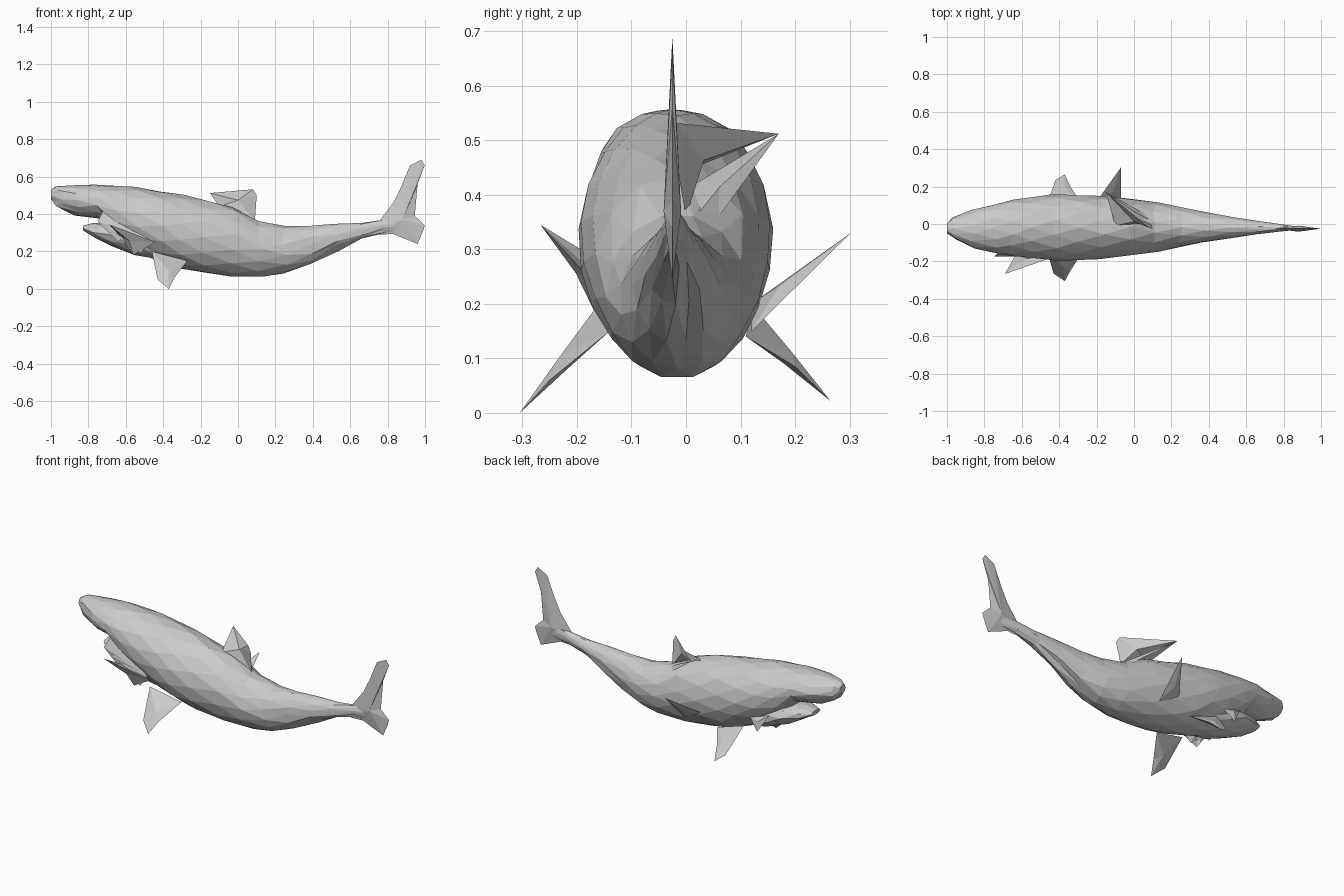
import bpy, bmesh, math, random
from mathutils import Vector

random.seed(4)
cube = bpy.data.objects.get("Cube")
if cube:
    bpy.data.objects.remove(cube)

grey = bpy.data.materials.new("Skin grey")
grey.use_nodes = True
COLOUR = (0.6, 0.6, 0.6, 1)
grey.diffuse_color = COLOUR
grey.node_tree.nodes["Principled BSDF"].inputs["Base Color"].default_value = COLOUR


def finish(name, bm):
    bmesh.ops.recalc_face_normals(bm, faces=bm.faces)
    mesh = bpy.data.meshes.new(name)
    bm.to_mesh(mesh)
    bm.free()
    mesh.materials.append(grey)
    obj = bpy.data.objects.new(name, mesh)
    bpy.context.collection.objects.link(obj)
    return obj


def loft(name, sections, sides, jitter):
    """Oval rings (x, z top, z bottom, y min, y max) joined by triangles."""
    bm = bmesh.new()
    rings = []
    for i, (x, top, low, y0, y1) in enumerate(sections):
        ring = []
        inner = 0 < i < len(sections) - 1
        for k in range(sides):
            a = math.tau * (k + 0.5 * (i % 2)) / sides
            y = (y0 + y1) / 2 + (y1 - y0) / 2 * math.cos(a)
            z = (top + low) / 2 + (top - low) / 2 * math.sin(a)
            dx = random.uniform(-jitter, jitter) if inner else 0
            ring.append(bm.verts.new((x + dx, y, z)))
        rings.append(ring)
    for i in range(len(rings) - 1):
        a, b = rings[i], rings[i + 1]
        for k in range(sides):
            n = (k + 1) % sides
            if i % 2:
                bm.faces.new((a[k], b[k], b[n]))
                bm.faces.new((a[k], b[n], a[n]))
            else:
                bm.faces.new((a[k], b[k], a[n]))
                bm.faces.new((a[n], b[k], b[n]))
    bm.faces.new(rings[0])
    bm.faces.new(rings[-1])
    return finish(name, bm)


def fin(name, outline, thick, centre=None):
    """Sharp-edged fin: the outline is fanned to a raised point on each side."""
    bm = bmesh.new()
    pts = [Vector(p) for p in outline]
    mid = Vector(centre) if centre else sum(pts, Vector()) / len(pts)
    normal = Vector()
    for p, q in zip(pts, pts[1:] + pts[:1]):
        normal += (p - mid).cross(q - mid)
    normal.normalize()
    verts = [bm.verts.new(p) for p in pts]
    for side in (1, -1):
        peak = bm.verts.new(mid + normal * thick * side)
        for p, q in zip(verts, verts[1:] + verts[:1]):
            bm.faces.new((p, q, peak))
    return finish(name, bm)


# Body with the upper snout
loft("body", [
    (-1.0, .53, .48, -.05, .0), (-.96, .548, .435, -.085, .035),
    (-.86, .557, .39, -.13, .075), (-.75, .557, .375, -.155, .105),
    (-.65, .553, .28, -.172, .13), (-.54, .545, .195, -.185, .148),
    (-.42, .525, .15, -.197, .16), (-.3, .503, .108, -.197, .158),
    (-.17, .472, .083, -.188, .15), (-.03, .435, .067, -.17, .138),
    (.12, .365, .062, -.148, .115), (.25, .335, .082, -.122, .09),
    (.38, .338, .13, -.098, .062), (.52, .347, .2, -.075, .037),
    (.66, .353, .268, -.055, .015), (.78, .37, .3, -.04, .0),
    (.88, .37, .31, -.03, -.015)], 14, .018)

# Open lower jaw
loft("lower_jaw", [
    (-.83, .338, .312, -.06, .02), (-.77, .352, .275, -.1, .06),
    (-.68, .35, .228, -.125, .09), (-.56, .34, .18, -.14, .105),
    (-.45, .3, .16, -.13, .1)], 10, .01)

# Upright tail fin with a long upper lobe
tail = [(.75, .355), (.83, .46), (.87, .54), (.92, .66), (.98, .69), (.998, .66),
        (.96, .56), (.945, .39), (.998, .34), (.99, .31), (.96, .24), (.83, .293), (.75, .29)]
fin("tail_fin", [(x, -.025, z) for x, z in tail], .016, (.88, -.025, .37))

# Dorsal fin folded over towards the left
fin("dorsal_fin", [(-.1, -.01, .44), (-.15, .17, .512), (.08, -.02, .532),
                   (.1, -.025, .5), (.09, 0, .36)], .012)
fin("dorsal_fold", [(-.15, .17, .512), (.0, 0, .41), (.11, .01, .35), (.05, .06, .36)], .008)

# Lower pair of fins
fin("right_pectoral_fin", [(-.46, -.16, .2), (-.43, -.265, .05), (-.37, -.305, .0),
                           (-.34, -.25, .06), (-.27, -.14, .15)], .013)
fin("left_pectoral_fin", [(-.46, .12, .2), (-.42, .235, .06), (-.37, .265, .022),
                          (-.34, .2, .085), (-.28, .11, .14)], .013)

# Side fins, swept forward on the right and upward on the left
fin("right_side_fin", [(-.69, -.267, .345), (-.63, -.16, .28),
                       (-.56, -.165, .18), (-.44, -.18, .25)], .012)
fin("left_side_fin", [(-.2, .12, .2), (-.07, .302, .33), (-.07, .12, .15)], .012)

# Gill flaps
for i in range(3):
    x = -.72 + i * .06
    fin("right_gill_flap_%d" % (i + 1), [(x, -.15, .42 - i * .03), (x - .03, -.175, .36 - i * .04),
        (x + .08, -.165, .25 - i * .03), (x + .13, -.17, .3 - i * .02)], .008)
fin("left_gill_flap", [(-.62, .11, .3), (-.56, .14, .2), (-.5, .12, .26)], .01)
